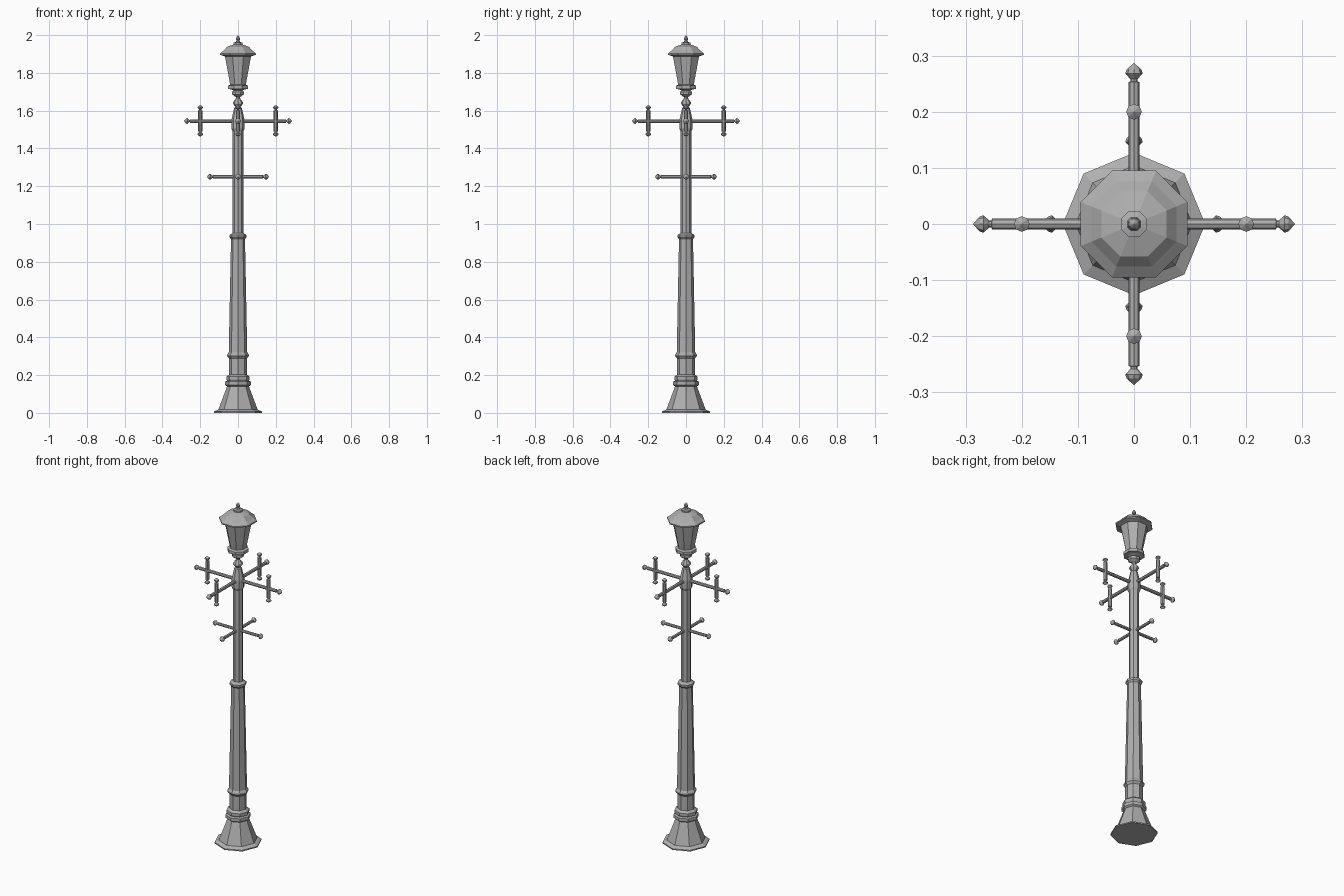
import bpy, bmesh, math
from mathutils import Matrix, Vector

if "Cube" in bpy.data.objects:
    bpy.data.objects.remove(bpy.data.objects["Cube"])

iron = bpy.data.materials.new("grey iron")
iron.diffuse_color = (0.43, 0.43, 0.43, 1)
iron.use_nodes = True
iron.node_tree.nodes["Principled BSDF"].inputs["Base Color"].default_value = iron.diffuse_color


def turned(name, profile, matrix=Matrix(), sides=8, flat_front=False):
    """Lathe a (radius, height) profile into a closed faceted solid.
    With flat_front the radii are measured to the flats, not the corners."""
    bm = bmesh.new()
    turn = math.pi / sides if flat_front else 0
    grow = 1 / math.cos(math.pi / sides) if flat_front else 1
    rings = []
    for r, z in profile:
        if r == 0:
            rings.append([bm.verts.new((0, 0, z))])
        else:
            rings.append([bm.verts.new((r * grow * math.cos(turn + 2 * math.pi * i / sides),
                                        r * grow * math.sin(turn + 2 * math.pi * i / sides), z))
                          for i in range(sides)])
    for a, b in zip(rings, rings[1:]):
        for i in range(sides):
            j = (i + 1) % sides
            if len(b) == 1:
                bm.faces.new((a[i], a[j], b[0]))
            elif len(a) == 1:
                bm.faces.new((a[0], b[j], b[i]))
            else:
                bm.faces.new((a[i], a[j], b[j], b[i]))
    for ring in (rings[0], rings[-1]):
        if len(ring) > 1:
            bm.faces.new(ring)
    bmesh.ops.recalc_face_normals(bm, faces=bm.faces)
    mesh = bpy.data.meshes.new(name)
    bm.to_mesh(mesh)
    bm.free()
    mesh.materials.append(iron)
    obj = bpy.data.objects.new(name, mesh)
    obj.matrix_world = matrix
    bpy.context.collection.objects.link(obj)
    return obj


# Flared foot and stepped plinth
turned("base", [(0.127, 0), (0.127, 0.007), (0.104, 0.018), (0.058, 0.14), (0.068, 0.147),
                (0.068, 0.165), (0.058, 0.17), (0.062, 0.178), (0.062, 0.192), (0.047, 0.203)])

# Tapering lower shaft with its collars
turned("lower_shaft", [(0.047, 0.2), (0.047, 0.287), (0.057, 0.3), (0.057, 0.308),
                       (0.049, 0.32), (0.037, 0.92), (0.045, 0.93), (0.045, 0.942), (0.029, 0.952)])

# Upper pole with its swollen head and neck
turned("upper_pole", [(0.028, 0.945), (0.028, 1.49), (0.035, 1.505), (0.035, 1.55),
                      (0.02, 1.615), (0.014, 1.62), (0.026, 1.636), (0.026, 1.644),
                      (0.011, 1.665), (0.011, 1.685)])

# Lantern: cup, body, roof and finial
turned("lantern_cup", [(0.012, 1.672), (0.031, 1.686), (0.031, 1.7), (0.022, 1.706),
                       (0.034, 1.712), (0.054, 1.715), (0.054, 1.732), (0.04, 1.738)],
       flat_front=True)
turned("lantern_body", [(0.041, 1.735), (0.07, 1.893)], flat_front=True)
turned("lantern_roof", [(0.07, 1.888), (0.095, 1.896), (0.095, 1.903), (0.076, 1.918),
                        (0.058, 1.938), (0.02, 1.951)], flat_front=True)
turned("roof_finial", [(0.023, 1.948), (0.023, 1.96), (0.012, 1.963), (0.008, 1.972),
                       (0.011, 1.98), (0.007, 1.992), (0, 2.0)], flat_front=True)


def bar_profile(length, radius):
    """Round bar ending in a pointed knob, measured from the centre."""
    return [(radius, 0), (radius, length - 0.034), (0.006, length - 0.033),
            (0.006, length - 0.029), (0.0155, length - 0.019),
            (0.0135, length - 0.012), (0, length)]


# Upright bar with a knob at both ends
half = [(0.011, 0.055), (0.006, 0.057), (0.006, 0.061),
        (0.014, 0.068), (0.014, 0.074), (0, 0.084)]
upright = [(r, -z) for r, z in reversed(half)] + half

# Four sets of arms around the pole
for k in range(4):
    spin = Matrix.Rotation(k * math.pi / 2, 4, 'Z')
    lay = Matrix.Rotation(math.pi / 2, 4, 'Y')
    turned(f"upper_arm_{k}", bar_profile(0.287, 0.0095),
           Matrix.Translation((0, 0, 1.545)) @ spin @ lay)
    turned(f"lower_arm_{k}", bar_profile(0.165, 0.0085),
           Matrix.Translation((0, 0, 1.25)) @ spin @ lay)
    turned(f"arm_upright_{k}", upright, spin @ Matrix.Translation((0.2, 0, 1.546)))
